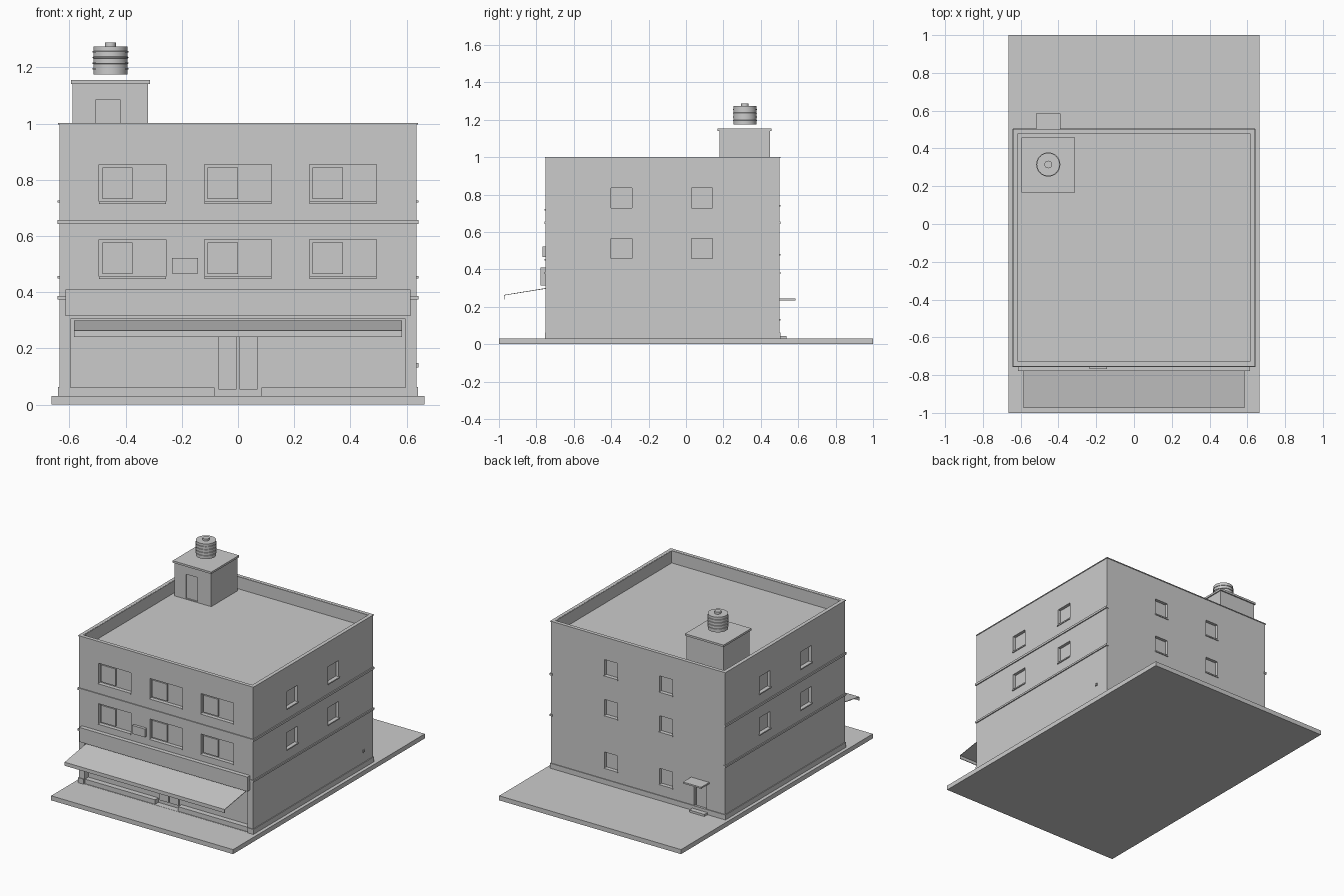
import bpy, bmesh
from math import radians

old = bpy.data.objects.get("Cube")
if old:
    bpy.data.objects.remove(old, do_unlink=True)

GREY = (0.6, 0.6, 0.6, 1.0)
mat = bpy.data.materials.new("plain grey")
mat.use_nodes = True
mat.diffuse_color = GREY
mat.node_tree.nodes["Principled BSDF"].inputs["Base Color"].default_value = GREY


def make(name, bm):
    """Turn a bmesh into a named object in the shared material."""
    bmesh.ops.recalc_face_normals(bm, faces=bm.faces)
    me = bpy.data.meshes.new(name)
    bm.to_mesh(me)
    bm.free()
    me.materials.append(mat)
    ob = bpy.data.objects.new(name, me)
    bpy.context.collection.objects.link(ob)
    return ob


def add_box(bm, x0, x1, y0, y1, z0, z1):
    for v in bmesh.ops.create_cube(bm, size=1)["verts"]:
        v.co.x = x1 if v.co.x > 0 else x0
        v.co.y = y1 if v.co.y > 0 else y0
        v.co.z = z1 if v.co.z > 0 else z0


def boxes(name, *bounds):
    bm = bmesh.new()
    for b in bounds:
        add_box(bm, *b)
    return make(name, bm)


def carve(target, bounds):
    """Cut box-shaped recesses out of a solid."""
    for i, b in enumerate(bounds):
        cutter = boxes("cutter", b)
        cutter.hide_render = True
        mod = target.modifiers.new("recess", 'BOOLEAN')
        mod.operation = 'DIFFERENCE'
        mod.solver = 'EXACT'
        mod.object = cutter
        bpy.context.view_layer.objects.active = target
        bpy.ops.object.modifier_apply(modifier=mod.name)
        bpy.data.objects.remove(cutter, do_unlink=True)


W, FRONT, BACK = 0.636, -0.75, 0.50      # half width and end walls
SLAB, ROOF, TOP = 0.03, 0.92, 1.0
DEEP, OUT = 0.02, 0.1                    # recess depth, cutter overshoot

# Ground slab and main block
boxes("ground_slab", (-0.664, 0.664, -1, 1, 0, SLAB))
block = boxes("main_block", (-W, W, FRONT, BACK, SLAB, TOP))

cuts = [(-W + 0.022, W - 0.022, FRONT + 0.022, BACK - 0.022, ROOF, TOP + OUT),
        (-0.596, 0.596, FRONT - OUT, FRONT + 0.04, SLAB + 0.001, 0.305)]
sills, sashes, frames = [], [], []

# Front windows: wide opening with one sliding sash ahead of the glass
for cx in (-0.375, 0, 0.373):
    for z in (0.455, 0.722):
        x0, x1, z1 = cx - 0.119, cx + 0.119, z + 0.133
        cuts.append((x0, x1, FRONT - OUT, FRONT + DEEP, z, z1))
        sills.append((x0, x1, FRONT - 0.006, FRONT + DEEP, z - 0.008, z))
        sashes.append((x0 + 0.011, cx, FRONT + 0.01, FRONT + DEEP, z + 0.01, z1 - 0.011))

# Side windows, mirrored on both flanks
for s in (-1, 1):
    for y0 in (-0.4, 0.03):
        for z in (0.457, 0.727):
            xs = sorted((s * (W - DEEP), s * (W + OUT)))
            cuts.append((*xs, y0, y0 + 0.112, z, z + 0.108))
            xs = sorted((s * (W - DEEP), s * (W + 0.006)))
            sills.append((*xs, y0 - 0.004, y0 + 0.116, z - 0.008, z))

# Back windows on three floors
for cx in (-0.205, 0.198):
    for z in (0.135, 0.482, 0.745):
        cuts.append((cx - 0.047, cx + 0.047, BACK - DEEP, BACK + OUT, z, z + 0.105))
        sills.append((cx - 0.051, cx + 0.051, BACK - DEEP, BACK + 0.006, z - 0.008, z))

# Back door opening
cuts.append((-0.5, -0.41, BACK - DEEP, BACK + OUT, 0.045, 0.215))
carve(block, cuts)
boxes("window_sills", *sills)
boxes("sliding_sashes", *sashes)

# Thin coping along the parapet top
coping = boxes("parapet_coping", (-W - 0.004, W + 0.004, FRONT - 0.004, BACK + 0.004, TOP - 0.004, TOP + 0.001))
carve(coping, [(-W + 0.018, W - 0.018, FRONT + 0.018, BACK - 0.018, ROOF, TOP + OUT)])

# Floor bands on the front and flanks
bands = []
for z0, z1 in ((0.374, 0.386), (0.642, 0.656)):
    bands.append((-W - 0.007, W + 0.007, FRONT - 0.006, FRONT + 0.01, z0, z1))
    for s in (-1, 1):
        xs = sorted((s * (W - 0.01), s * (W + 0.007)))
        bands.append((*xs, FRONT - 0.006, BACK + 0.004, z0, z1))
boxes("floor_bands", *bands)

# Plinth around the foot, open at the shopfront
P = 0.005
plinth = [(-W - P, W + P, BACK - 0.01, BACK + P, SLAB, 0.063)]
for s in (-1, 1):
    xs = sorted((s * (W - 0.01), s * (W + P)))
    plinth.append((*xs, FRONT - P, BACK + P, SLAB, 0.063))
    xs = sorted((s * 0.598, s * (W + P)))
    plinth.append((*xs, FRONT - P, FRONT + 0.01, SLAB, 0.063))
boxes("plinth", *plinth)

# Shopfront: low walls and double door
boxes("shop_low_walls", *[(*sorted((s * 0.084, s * 0.597)), FRONT + 0.005, FRONT + 0.04, SLAB, 0.061)
                          for s in (-1, 1)])
boxes("shop_doors", *[(*sorted((s * 0.005, s * 0.069)), FRONT + 0.03, FRONT + 0.04, 0.054, 0.245)
                      for s in (-1, 1)])

# Sign board and wall-mounted cooling unit
boxes("sign_board", (-0.614, 0.614, FRONT - 0.028, FRONT, 0.315, 0.41))
boxes("cooling_unit", (-0.235, -0.142, FRONT - 0.018, FRONT, 0.466, 0.521))

# Sloping awning sheet with a hanging lip
bm = bmesh.new()
rows = [[bm.verts.new((x, y, z)) for x in (-0.584, 0.584)]
        for y, z in ((FRONT, 0.298), (-0.972, 0.262), (-0.972, 0.24))]
for a, b in zip(rows, rows[1:]):
    bm.faces.new((a[0], a[1], b[1], b[0]))
awning = make("awning", bm)
solid = awning.modifiers.new("thickness", 'SOLIDIFY')
solid.thickness = 0.004
solid.offset = 0

# Back entrance: door leaf, canopy and step
boxes("back_door", (-0.492, -0.418, BACK - DEEP, BACK - 0.012, 0.045, 0.208))
boxes("back_canopy", (-0.52, -0.388, BACK, 0.585, 0.234, 0.244))
boxes("back_step", (-0.51, -0.4, BACK, 0.537, SLAB, 0.044))

# Meter box on the left flank
boxes("meter_box", (W, W + 0.006, 0.39, 0.407, 0.132, 0.148))

# Roof stair house with a shallow doorway and cap
house = boxes("stair_house", (-0.588, -0.32, 0.178, 0.45, ROOF, 1.142))
carve(house, [(-0.505, -0.42, 0.178 - OUT, 0.186, ROOF + 0.005, 1.085)])
boxes("stair_house_cap", (-0.595, -0.313, 0.168, 0.458, 1.141, 1.154))

# Water tank: ribbed drum with a small lid
profile = [(0, 1.174), (0.061, 1.174)]
for z in (1.195, 1.215, 1.235, 1.255):
    profile += [(0.061, z - 0.003), (0.064, z - 0.002), (0.064, z + 0.002), (0.061, z + 0.003)]
profile += [(0.061, 1.274), (0.02, 1.274), (0.02, 1.288), (0, 1.288)]
bm = bmesh.new()
pts = [bm.verts.new((r, 0, z)) for r, z in profile]
edges = [bm.edges.new(pair) for pair in zip(pts, pts[1:])]
bmesh.ops.spin(bm, geom=pts + edges, cent=(0, 0, 0), axis=(0, 0, 1),
               angle=radians(360), steps=32, use_duplicate=False)
bmesh.ops.remove_doubles(bm, verts=bm.verts, dist=0.0001)
tank = make("water_tank", bm)
tank.location = (-0.454, 0.315, 0)
bpy.ops.object.select_all(action='DESELECT')
tank.select_set(True)
bpy.context.view_layer.objects.active = tank
bpy.ops.object.shade_smooth_by_angle(angle=radians(30))
